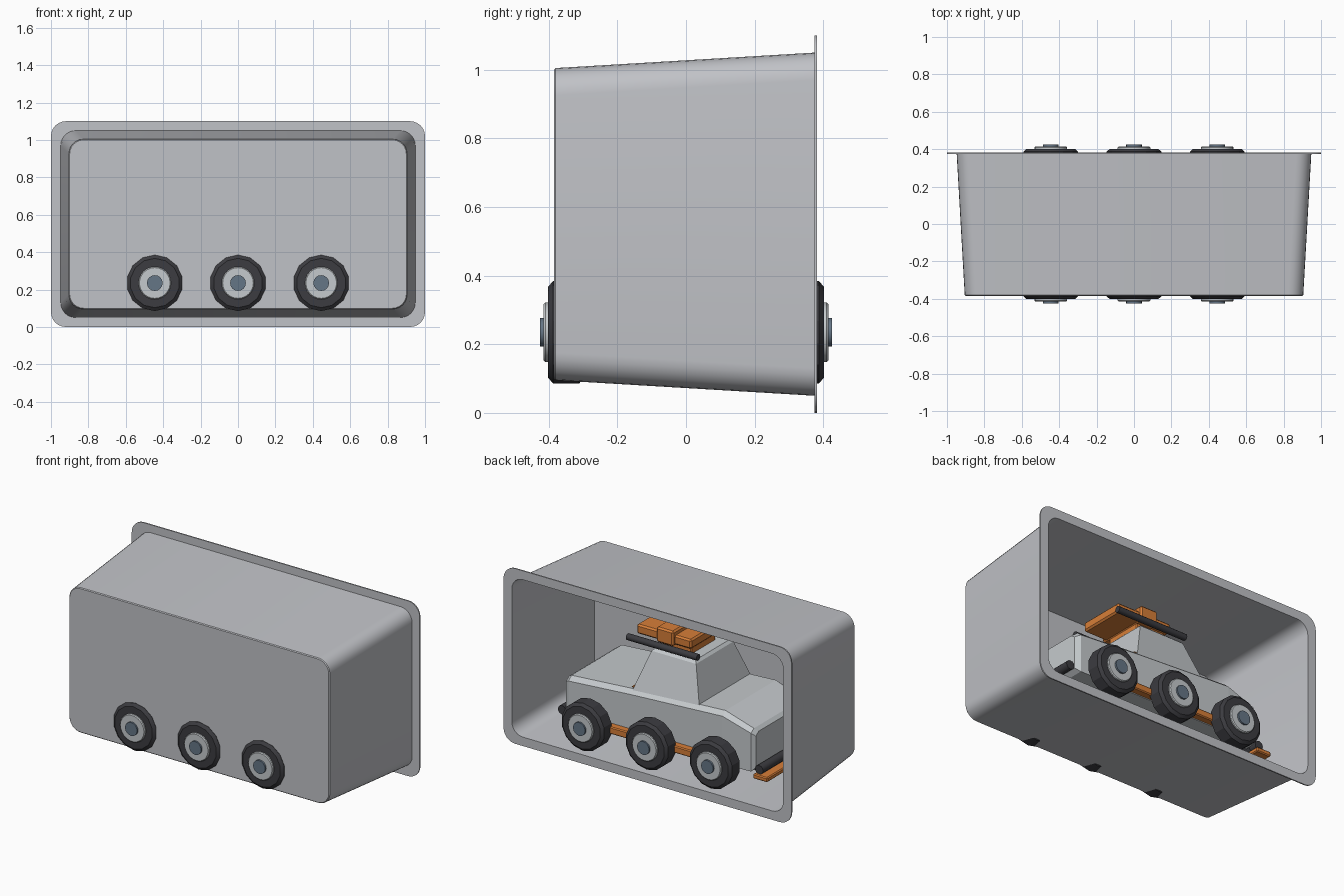
import bpy, bmesh, math
from mathutils import Matrix

if "Cube" in bpy.data.objects:
    bpy.data.objects.remove(bpy.data.objects["Cube"])


def mat(name, r, g, b):
    m = bpy.data.materials.new(name)
    m.diffuse_color = (r, g, b, 1)
    m.use_nodes = True
    m.node_tree.nodes["Principled BSDF"].inputs["Base Color"].default_value = m.diffuse_color
    return m


SHELL = mat("shell_grey", 0.53, 0.54, 0.57)
PAINT = mat("body_grey", 0.56, 0.59, 0.61)
RUBBER = mat("dark_rubber", 0.045, 0.045, 0.052)
ORANGE = mat("orange", 0.68, 0.21, 0.04)
STEEL = mat("blue_steel", 0.13, 0.18, 0.24)


def finish(name, bm, material, smooth=None):
    bmesh.ops.recalc_face_normals(bm, faces=bm.faces)
    me = bpy.data.meshes.new(name)
    bm.to_mesh(me)
    bm.free()
    ob = bpy.data.objects.new(name, me)
    bpy.context.collection.objects.link(ob)
    me.materials.append(material)
    if smooth:
        bpy.ops.object.select_all(action='DESELECT')
        ob.select_set(True)
        bpy.context.view_layer.objects.active = ob
        bpy.ops.object.shade_smooth_by_angle(angle=math.radians(smooth))
    return ob


def loft(name, rings, material, smooth=None):
    """Skin a list of equal-length point rings and cap both ends."""
    bm = bmesh.new()
    vs = [[bm.verts.new(p) for p in r] for r in rings]
    n = len(vs[0])
    for a, b in zip(vs, vs[1:]):
        for i in range(n):
            bm.faces.new((a[i], a[(i + 1) % n], b[(i + 1) % n], b[i]))
    bm.faces.new(vs[0])
    bm.faces.new(vs[-1])
    return finish(name, bm, material, smooth)


def rounded_ring(hx, hz, r, y, seg=6):
    """Rounded rectangle in the xz plane, centred at z = 0.55."""
    pts = []
    for q, (sx, sz) in enumerate([(1, 1), (-1, 1), (-1, -1), (1, -1)]):
        for i in range(seg + 1):
            a = (q + i / seg) * math.pi / 2
            pts.append((sx * (hx - r) + r * math.cos(a), y,
                        0.55 + sz * (hz - r) + r * math.sin(a)))
    return pts


def box(name, x0, x1, y0, y1, z0, z1, material, bevel=0.006):
    bm = bmesh.new()
    bmesh.ops.create_cube(bm, size=1)
    for v in bm.verts:
        v.co = ((x0 + x1) / 2 + v.co.x * (x1 - x0), (y0 + y1) / 2 + v.co.y * (y1 - y0),
                (z0 + z1) / 2 + v.co.z * (z1 - z0))
    bmesh.ops.bevel(bm, geom=bm.edges[:], offset=bevel, segments=1, affect='EDGES')
    return finish(name, bm, material)


def turned(name, x, z, profile, material, side=1, n=14):
    """Solid turned about the y axis from (y, radius) pairs."""
    rings = [[(x + r * math.sin(2 * math.pi * i / n), side * y,
               z + r * math.cos(2 * math.pi * i / n)) for i in range(n)] for y, r in profile]
    return loft(name, rings, material, 25)


def rod(name, centre, length, r, axis, material):
    bm = bmesh.new()
    rot = Matrix.Rotation(math.pi / 2, 4, 'Y' if axis == 'X' else 'X')
    bmesh.ops.create_cone(bm, cap_ends=True, segments=12, radius1=r, radius2=r,
                          depth=length, matrix=Matrix.Translation(centre) @ rot)
    return finish(name, bm, material, 35)


# Tapered shell, open at the back, with a thin flange
loft("display_shell", [
    rounded_ring(0.900, 0.450, 0.075, -0.385),
    rounded_ring(0.905, 0.455, 0.080, -0.380),
    rounded_ring(0.948, 0.500, 0.080, 0.374),
    rounded_ring(1.000, 0.550, 0.080, 0.374),
    rounded_ring(1.000, 0.550, 0.080, 0.382),
    rounded_ring(0.942, 0.494, 0.075, 0.382),
    rounded_ring(0.899, 0.449, 0.075, -0.377),
], SHELL, 30)

# Vehicle body: sections along its length (x, half width, bottom, shoulder, top)
sections = [
    (0.65, 0.26, 0.22, 0.42, 0.44),
    (0.62, 0.28, 0.20, 0.435, 0.46),
    (0.20, 0.28, 0.20, 0.465, 0.49),
    (-0.45, 0.28, 0.20, 0.50, 0.525),
    (-0.64, 0.27, 0.20, 0.44, 0.46),
    (-0.66, 0.25, 0.22, 0.42, 0.44),
]
loft("vehicle_body", [[(x, -w, b), (x, w, b), (x, w, s), (x, w - 0.03, t),
                       (x, 0.03 - w, t), (x, -w, s)] for x, w, b, s, t in sections], PAINT)


# Tapered cabin
def rect(x0, x1, w, z0, z1):
    return [(x0, -w, z0), (x1, -w, z1), (x1, w, z1), (x0, w, z0)]


loft("cabin", [rect(-0.28, 0.20, 0.265, 0.48, 0.46), rect(-0.20, 0.11, 0.185, 0.725, 0.725),
               rect(-0.185, 0.095, 0.17, 0.74, 0.74)], PAINT)
# Thin trim plate below the cabin
box("cabin_trim", -0.285, 0.205, -0.245, 0.245, 0.495, 0.50, ORANGE, 0.001)

# Roof cargo
box("roof_cargo", -0.14, 0.24, -0.15, 0.15, 0.785, 0.845, ORANGE, 0.01)
box("roof_cargo_block", -0.03, 0.09, -0.17, 0.17, 0.78, 0.875, ORANGE, 0.01)
box("roof_support", -0.12, 0.08, -0.12, 0.12, 0.735, 0.79, ORANGE)

for s, side in ((1, "left"), (-1, "right")):
    rod("roof_rail_" + side, (0.03, s * 0.185, 0.77), 0.49, 0.02, 'X', RUBBER)
    y0, y1 = sorted((s * 0.27, s * 0.325))
    box("sill_" + side, -0.55, 0.55, y0, y1, 0.205, 0.25, ORANGE)
    # Wheels: tyre, rim and hub
    for i, x in enumerate((-0.445, 0, 0.445)):
        tag = "_%s_%d" % (side, i + 1)
        turned("tyre" + tag, x, 0.235,
               [(0.295, 0.13), (0.312, 0.15), (0.387, 0.15), (0.402, 0.132)], RUBBER, s)
        turned("rim" + tag, x, 0.235,
               [(0.38, 0.087), (0.410, 0.087), (0.415, 0.082)], PAINT, s, 24)
        turned("hub" + tag, x, 0.235, [(0.40, 0.042), (0.426, 0.042)], STEEL, s, 16)

# Axles
for i, x in enumerate((-0.445, 0, 0.445)):
    rod("axle_%d" % (i + 1), (x, 0, 0.235), 0.64, 0.03, 'Y', RUBBER)

# Bumpers and front plate
rod("front_bumper", (-0.69, 0, 0.22), 0.52, 0.028, 'Y', RUBBER)
rod("rear_bumper", (0.68, 0, 0.23), 0.52, 0.028, 'Y', RUBBER)
box("front_plate", -0.76, -0.66, -0.28, 0.28, 0.165, 0.195, ORANGE)
for s in (1, -1):
    box("front_plate_arm", -0.70, -0.60, s * 0.18 - 0.03, s * 0.18 + 0.03, 0.18, 0.225, RUBBER)
